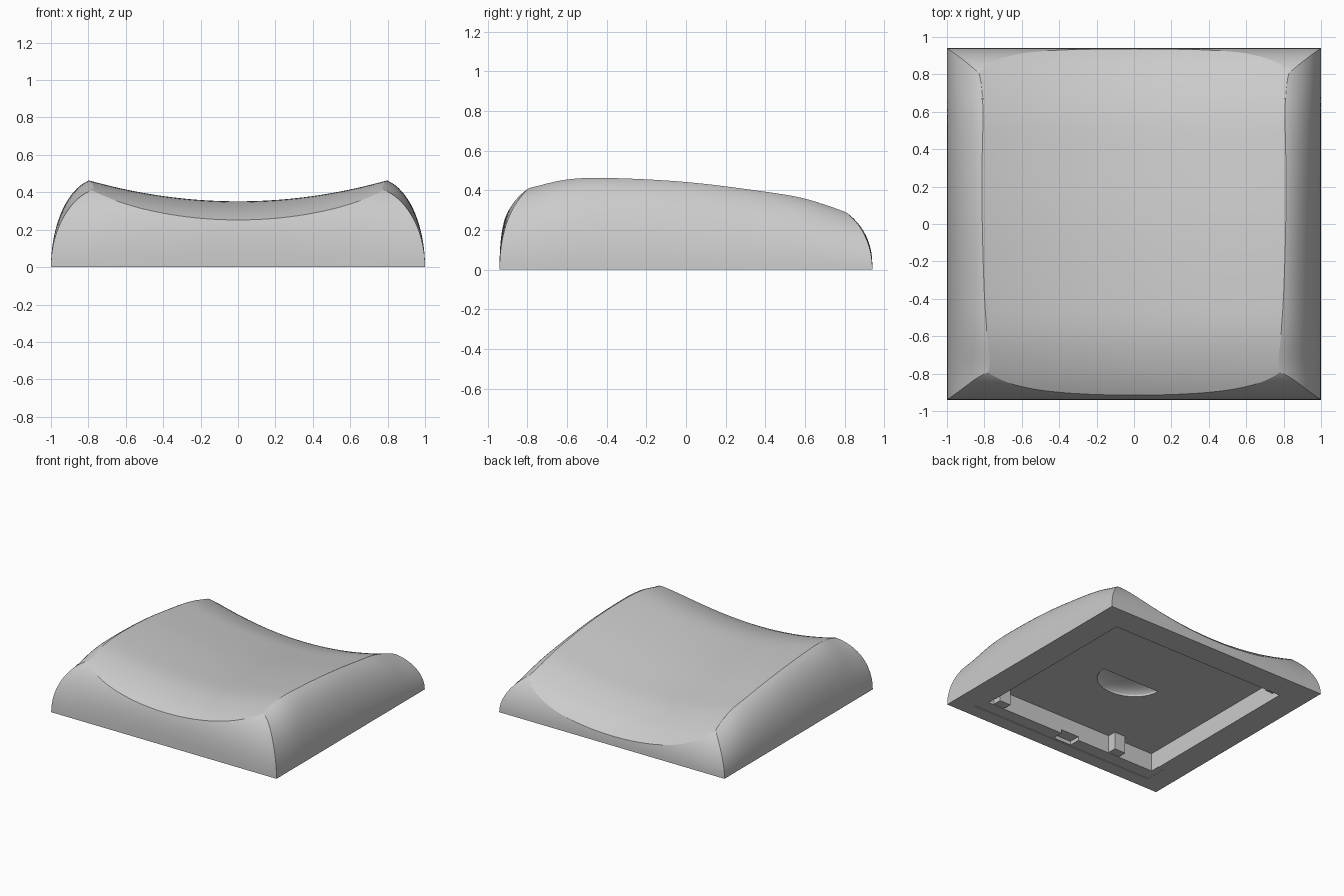
import bpy
import bmesh
import math
from mathutils import Matrix

cube = bpy.data.objects.get("Cube")
if cube:
    bpy.data.objects.remove(cube, do_unlink=True)

grey = bpy.data.materials.new("light_grey")
grey.use_nodes = True
grey.diffuse_color = (0.6, 0.6, 0.6, 1)
grey.node_tree.nodes["Principled BSDF"].inputs["Base Color"].default_value = (0.6, 0.6, 0.6, 1)


def curve(points):
    """Smooth function through a few (position, height) points."""
    n = len(points)
    slopes = []
    for i in range(n):
        a, b = points[max(i - 1, 0)], points[min(i + 1, n - 1)]
        slopes.append((b[1] - a[1]) / (b[0] - a[0]))

    def value(t):
        i = 0
        while i < n - 2 and t > points[i + 1][0]:
            i += 1
        (x0, z0), (x1, z1) = points[i], points[i + 1]
        d = x1 - x0
        u = (t - x0) / d
        return (z0 * (1 + 2 * u) * (1 - u) ** 2 + slopes[i] * d * u * (1 - u) ** 2
                + z1 * u * u * (3 - 2 * u) + slopes[i + 1] * d * u * u * (u - 1))
    return value


def finish(name, bm):
    bmesh.ops.recalc_face_normals(bm, faces=bm.faces)
    mesh = bpy.data.meshes.new(name)
    bm.to_mesh(mesh)
    bm.free()
    obj = bpy.data.objects.new(name, mesh)
    bpy.context.collection.objects.link(obj)
    mesh.materials.append(grey)
    return obj


def loft(name, rings):
    """Closed solid from matching rings of points."""
    bm = bmesh.new()
    loops = [[bm.verts.new(p) for p in ring] for ring in rings]
    n = len(loops[0])
    for a, b in zip(loops, loops[1:]):
        for i in range(n):
            j = (i + 1) % n
            bm.faces.new((a[i], a[j], b[j], b[i]))
    bm.faces.new(loops[0])
    bm.faces.new(loops[-1])
    return finish(name, bm)


def box(name, center, size):
    bm = bmesh.new()
    bmesh.ops.create_cube(bm, size=1, matrix=Matrix.Translation(center) @ Matrix.Diagonal((*size, 1)))
    return finish(name, bm)


def combine(target, other, operation):
    mod = target.modifiers.new(operation, 'BOOLEAN')
    mod.operation = operation
    mod.solver = 'EXACT'
    mod.object = other
    bpy.context.view_layer.objects.active = target
    bpy.ops.object.modifier_apply(modifier=mod.name)
    bpy.data.objects.remove(other, do_unlink=True)


def span(a, b, n):
    return [a + (b - a) * i / n for i in range(n + 1)]


def quarter(reach, height, power, n=24):
    """Rounded edge, from the base up and inwards."""
    pts = []
    for i in range(n + 1):
        a = math.pi / 2 * i / n
        pts.append((0.94 - reach + reach * max(math.cos(a), 0) ** (2 / power),
                    height * math.sin(a) ** (2 / power)))
    return pts


# Rounded front and lower rounded back, fuller in the middle than at the corners
rings = []
for x in span(-1.1, 1.1, 44):
    full = max(0, 1 - (x / 0.85) ** 2)
    front = [(-y, z) for y, z in quarter(0.27, 0.45, 2.1 + 0.5 * full)]
    back = quarter(0.27, 0.335, 2 + 0.3 * full)
    profile = front + [(-0.6, 0.6), (0.6, 0.6)] + back[::-1]
    rings.append([(x, y, z) for y, z in profile])
body = loft("cushion_body", rings)

# Rounded left and right flanks whose height follows the slope of the top
flank_height = curve([(-1.05, 0.38), (-0.8, 0.414), (-0.6, 0.462), (-0.4, 0.475), (0, 0.46),
                      (0.4, 0.409), (0.6, 0.371), (0.8, 0.31), (1.05, 0.24)])
angles = span(0, math.pi / 2, 20)
half = [(0.74 + 0.26 * math.cos(a), math.sin(a)) for a in angles]
section = half + [(-x, s) for x, s in half[::-1]]
rings = []
for y in span(-1.05, 1.05, 48):
    h = flank_height(y)
    rings.append([(1, y, -0.3)] + [(x, y, s * h) for x, s in section] + [(-1, y, -0.3)])
combine(body, loft("flanks", rings), 'INTERSECT')

# Dished top
spine = curve([(-1.05, 0.17), (-0.92, 0.25), (-0.78, 0.308), (-0.6, 0.346), (-0.4, 0.35), (0, 0.326),
               (0.4, 0.277), (0.6, 0.243), (0.8, 0.172), (0.9, 0.11), (0.95, 0.06), (1.05, -0.06)])
rings = []
for y in span(-1.05, 1.05, 56):
    rings.append([(1.1, y, -0.4)]
                 + [(x, y, spine(y) + 0.11 * (x / 0.79) ** 2) for x in span(1.1, -1.1, 56)]
                 + [(-1.1, y, -0.4)])
combine(body, loft("dish", rings), 'INTERSECT')

# Recess in the underside, with a shallow ledge and latch notch along the front rim
DEPTH = 0.15
combine(body, box("recess", (0, 0, 0), (1.56, 1.46, 2 * DEPTH)), 'DIFFERENCE')
combine(body, box("ledge", (0, -0.74, 0), (1.66, 0.18, 0.01)), 'DIFFERENCE')
combine(body, box("notch", (0, -0.77, 0), (0.16, 0.1, 0.07)), 'DIFFERENCE')

# Half-round finger scoop in the middle of the recess
bm = bmesh.new()
bmesh.ops.create_uvsphere(bm, u_segments=32, v_segments=16, radius=1,
                          matrix=Matrix.Translation((0.03, 0, DEPTH)) @ Matrix.Diagonal((0.26, 0.23, 0.07, 1)))
cut = bmesh.ops.bisect_plane(bm, geom=bm.verts[:] + bm.edges[:] + bm.faces[:], dist=0.0001,
                             plane_co=(0, 0, 0), plane_no=(0, 1, 0), clear_outer=True)
bmesh.ops.holes_fill(bm, edges=[e for e in bm.edges if e.is_boundary], sides=0)
combine(body, finish("scoop", bm), 'DIFFERENCE')

bpy.ops.object.select_all(action='DESELECT')
body.select_set(True)
bpy.context.view_layer.objects.active = body
bpy.ops.object.shade_smooth_by_angle(angle=math.radians(20))

# Clips along the front wall and in the back corner of the recess
for side, x in (("right", -0.42), ("left", 0.68)):
    box(f"{side}_clip", (x, -0.7, 0.08), (0.1, 0.08, 0.14))
box("corner_clip", (-0.75, 0.68, 0.1), (0.07, 0.06, 0.1))
